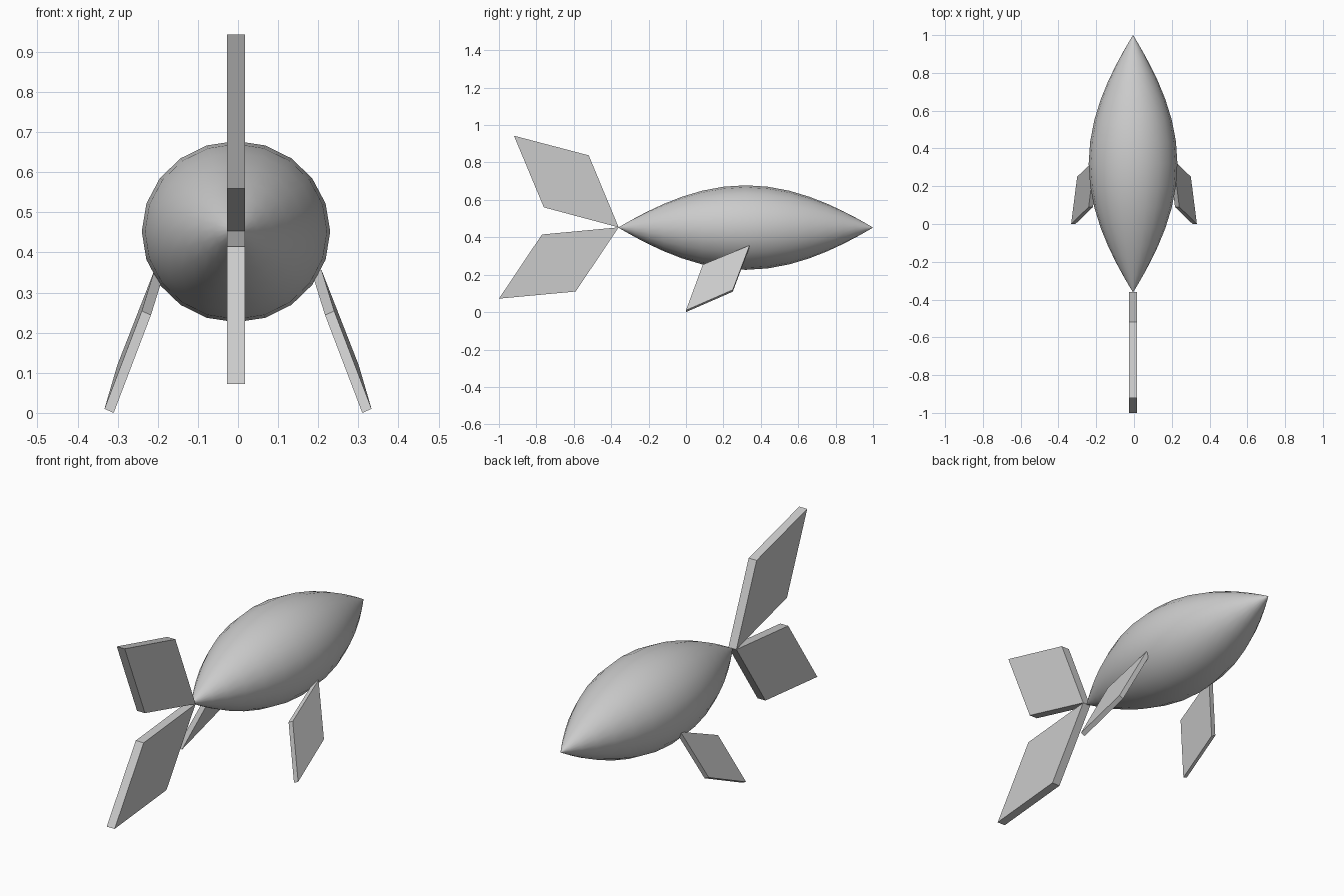
import bpy, bmesh, math
from mathutils import Vector

if "Cube" in bpy.data.objects:
    bpy.data.objects.remove(bpy.data.objects["Cube"])

CX, CZ = -0.005, 0.452          # axis of the body
SIDES, RINGS = 20, 18


def finish(bm, name):
    bmesh.ops.recalc_face_normals(bm, faces=bm.faces[:])
    me = bpy.data.meshes.new(name)
    bm.to_mesh(me)
    bm.free()
    ob = bpy.data.objects.new(name, me)
    bpy.context.collection.objects.link(ob)
    return ob


def plate(name, corners, offset):
    """Flat four-cornered fin given one face and a thickness vector."""
    bm = bmesh.new()
    face = bm.faces.new([bm.verts.new(c) for c in corners])
    ext = bmesh.ops.extrude_face_region(bm, geom=[face], use_keep_orig=True)
    moved = [g for g in ext["geom"] if isinstance(g, bmesh.types.BMVert)]
    bmesh.ops.translate(bm, verts=moved, vec=Vector(offset))
    return finish(bm, name)


# Spindle-shaped body, pointed at both ends
bm = bmesh.new()
y0, y1 = -0.362, 1.0
rings = []
for i in range(1, RINGS):
    t = -math.cos(math.pi * i / RINGS)
    f = 0.5 * (1 - t * t) + 0.5 * math.cos(t * math.pi / 2)
    y = (y0 + y1) / 2 + t * (y1 - y0) / 2
    rings.append([bm.verts.new((CX + 0.235 * f * math.cos(a), y, CZ + 0.226 * f * math.sin(a)))
                  for a in (2 * math.pi * k / SIDES for k in range(SIDES))])
tail = bm.verts.new((CX, y0, CZ))
nose = bm.verts.new((CX, y1, CZ))
for k in range(SIDES):
    n = (k + 1) % SIDES
    bm.faces.new((tail, rings[0][k], rings[0][n]))
    bm.faces.new((nose, rings[-1][n], rings[-1][k]))
    for a, b in zip(rings, rings[1:]):
        bm.faces.new((a[k], b[k], b[n], a[n]))
body = finish(bm, "body")
for p in body.data.polygons:
    p.use_smooth = True

# Tail fins, outlined in the y-z plane
tail_fins = {
    "upper_tail_fin": [(-0.36, 0.453), (-0.52, 0.838), (-0.92, 0.943), (-0.76, 0.56)],
    "lower_tail_fin": [(-0.36, 0.453), (-0.77, 0.415), (-1.0, 0.072), (-0.59, 0.11)],
}
for name, outline in tail_fins.items():
    plate(name, [(CX - 0.022, y, z) for y, z in outline], (0.044, 0, 0))

# Splayed side fins that act as legs, mirrored left and right
side = [(0.208, 0.34, 0.357), (0.24, 0.09, 0.254), (0.333, 0.0, 0.010), (0.301, 0.25, 0.119)]
for name, s in (("right_side_fin", 1), ("left_side_fin", -1)):
    plate(name, [(s * x, y, z) for x, y, z in side], (-0.023 * s, 0, -0.010))
